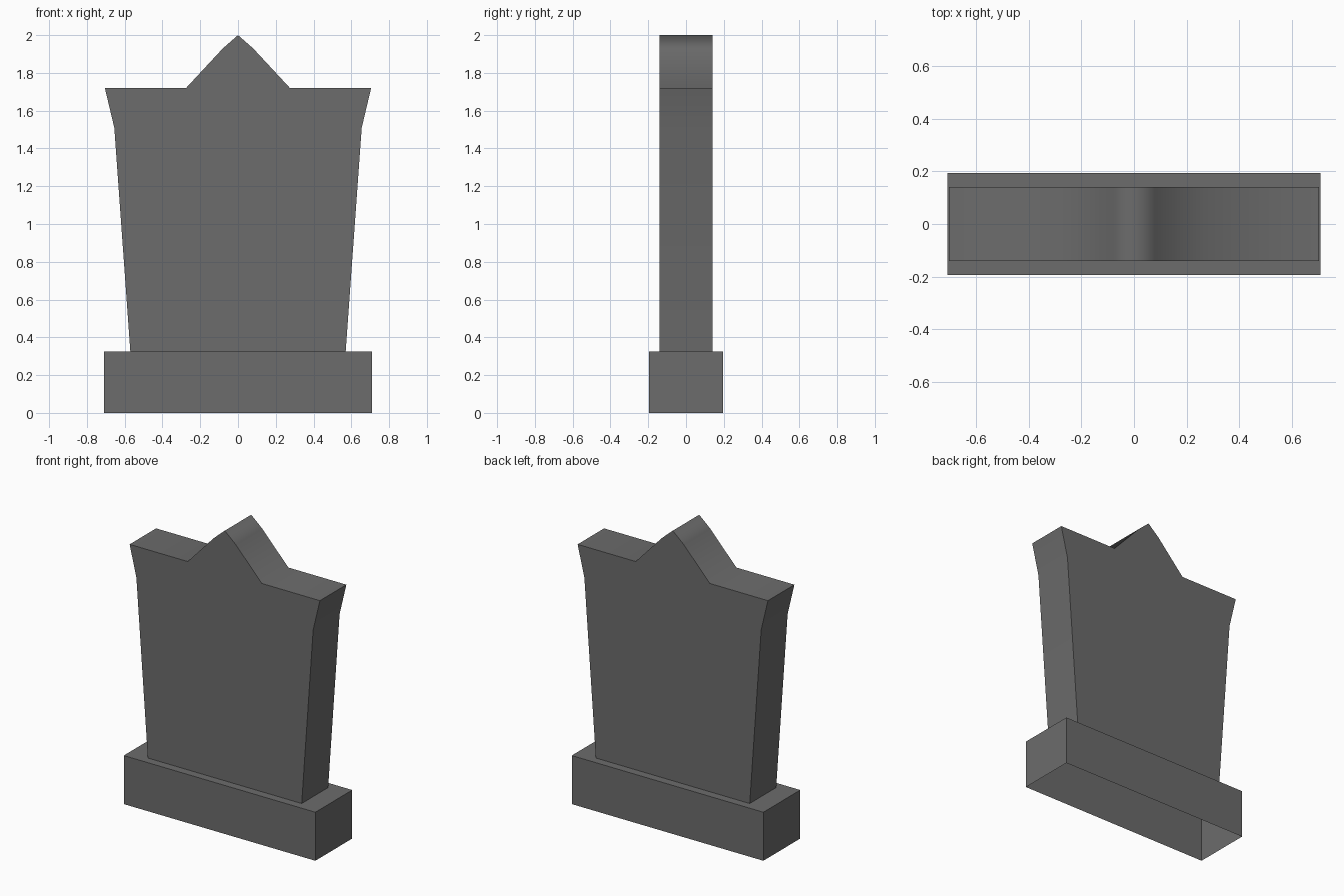
import bpy, bmesh
from math import radians

cube = bpy.data.objects.get("Cube")
if cube:
    bpy.data.objects.remove(cube, do_unlink=True)

stone = bpy.data.materials.new("dark grey stone")
stone.use_nodes = True
GREY = (0.15, 0.15, 0.15, 1)
stone.diffuse_color = GREY
stone.node_tree.nodes["Principled BSDF"].inputs["Base Color"].default_value = GREY


def extrude_profile(name, half, depth, open_bottom=False):
    """Mirror a right-hand (x, z) outline across x = 0 and extrude it along y."""
    outline = half + [(-x, z) for x, z in reversed(half) if x > 0]
    bm = bmesh.new()
    front = bm.faces.new([bm.verts.new((x, -depth / 2, z)) for x, z in outline])
    ext = bmesh.ops.extrude_face_region(bm, geom=[front], use_keep_orig=True)
    verts = [g for g in ext["geom"] if isinstance(g, bmesh.types.BMVert)]
    bmesh.ops.translate(bm, verts=verts, vec=(0, depth, 0))
    bmesh.ops.recalc_face_normals(bm, faces=bm.faces)
    if open_bottom:
        under = [f for f in bm.faces if f.normal.z < -0.9]
        bmesh.ops.delete(bm, geom=under, context='FACES_ONLY')
    mesh = bpy.data.meshes.new(name)
    bm.to_mesh(mesh)
    bm.free()
    mesh.materials.append(stone)
    obj = bpy.data.objects.new(name, mesh)
    bpy.context.collection.objects.link(obj)
    return obj


# Plinth, a hollow-bottomed block
BASE_TOP = 0.325
extrude_profile("base", [(0.71, 0), (0.71, BASE_TOP)], 0.39, open_bottom=True)

# Flared slab with a pointed crest
slab = extrude_profile("slab", [
    (0.57, BASE_TOP), (0.655, 1.51), (0.705, 1.72),
    (0.275, 1.72), (0.08, 1.93), (0, 2)], 0.28)

# Smooth the rim of the slab while keeping its front and back edges crisp
bpy.ops.object.select_all(action='DESELECT')
slab.select_set(True)
bpy.context.view_layer.objects.active = slab
bpy.ops.object.shade_smooth_by_angle(angle=radians(85))
